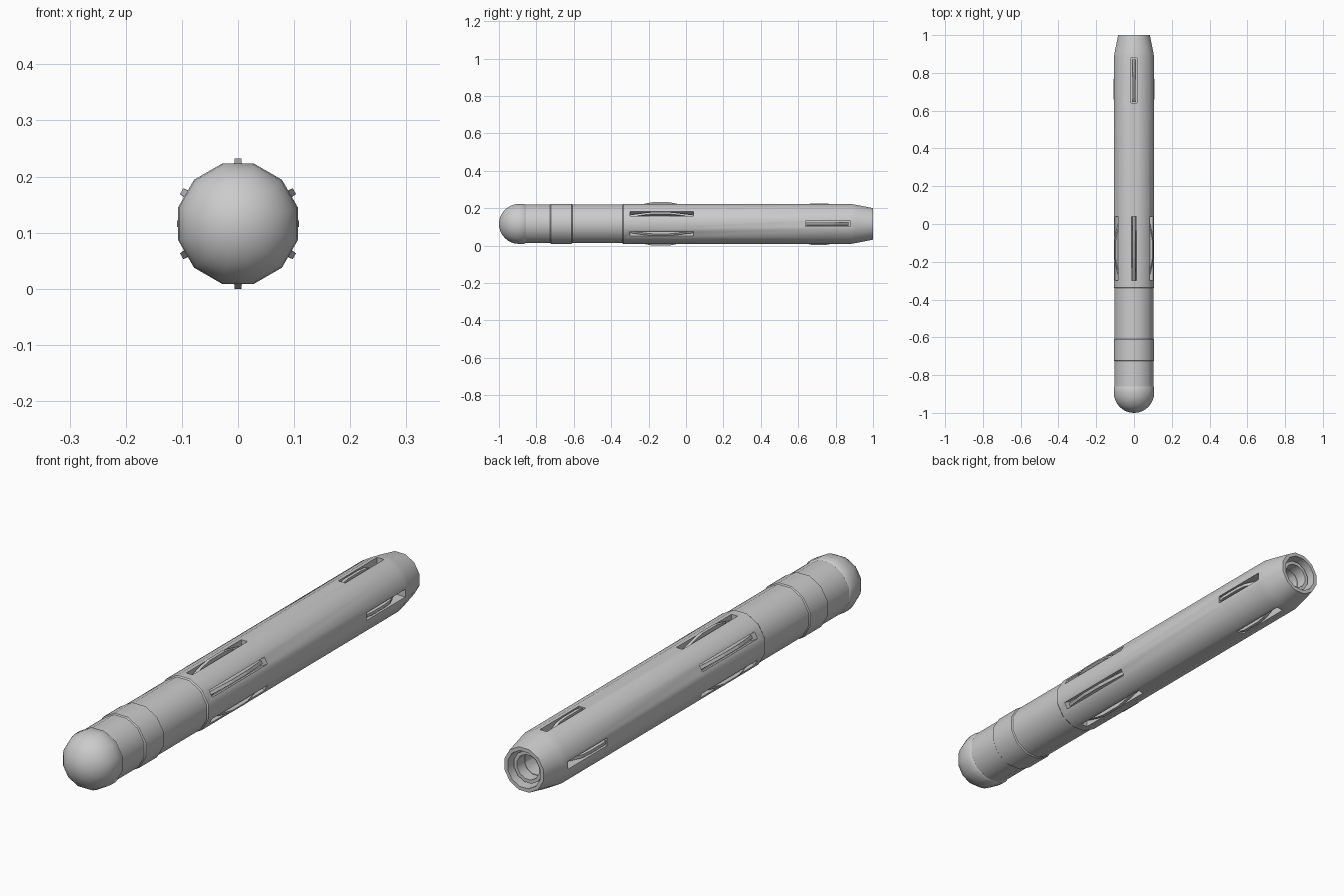
import bpy, bmesh
from math import sin, cos, pi, radians

if "Cube" in bpy.data.objects:
    bpy.data.objects.remove(bpy.data.objects["Cube"])

CZ = 0.116                 # height of the long axis
SIDES = 12
K = 1 / cos(pi / SIDES)    # flat radius -> corner radius


def finish(name, bm, smooth=True):
    bmesh.ops.recalc_face_normals(bm, faces=bm.faces)
    me = bpy.data.meshes.new(name)
    bm.to_mesh(me)
    bm.free()
    ob = bpy.data.objects.new(name, me)
    bpy.context.collection.objects.link(ob)
    if smooth:
        shade(ob)
    return ob


def shade(ob):
    bpy.ops.object.select_all(action='DESELECT')
    ob.select_set(True)
    bpy.context.view_layer.objects.active = ob
    bpy.ops.object.shade_smooth_by_angle(angle=radians(38))


def lathe(name, profile, smooth=True):
    """Closed 12-sided solid from (y, flat radius) points; ends on the axis."""
    bm = bmesh.new()
    rings = []
    for y, r in profile:
        if r == 0:
            rings.append([bm.verts.new((0, y, CZ))] * SIDES)
        else:
            rings.append([bm.verts.new((r * K * cos((i + .5) * 2 * pi / SIDES), y,
                                        CZ + r * K * sin((i + .5) * 2 * pi / SIDES)))
                          for i in range(SIDES)])
    for a, b in zip(rings, rings[1:]):
        for i in range(SIDES):
            j = (i + 1) % SIDES
            bm.faces.new(list(dict.fromkeys((a[i], a[j], b[j], b[i]))))
    return finish(name, bm, smooth)


def radial_plate(bm, outline, angle, base, half_in, half_out):
    """Plate standing radially: outline of (y, r) outer points, closed at r = base."""
    a = radians(angle)

    def pt(t, y, r):
        return bm.verts.new((r * cos(a) - t * sin(a), y, CZ + r * sin(a) + t * cos(a)))
    rows = [(pt(-half_in, y, base), pt(-half_out, y, r),
             pt(half_out, y, r), pt(half_in, y, base)) for y, r in outline]
    for p, q in zip(rows, rows[1:]):
        for i in range(4):
            j = (i + 1) % 4
            bm.faces.new((p[i], p[j], q[j], q[i]))
    bm.faces.new(rows[0])
    bm.faces.new(rows[-1][::-1])


# Rounded nose
nose = [(-0.893 - 0.107 * cos(i * pi / 16), 0.107 * sin(i * pi / 16)) for i in range(9)]
nose[0] = (-1.0, 0)
lathe("nose_cap", nose + [(-0.865, 0.107), (-0.859, 0.103), (-0.859, 0)])

# Front section and its raised band
lathe("front_section", [(-0.87, 0), (-0.87, 0.103), (-0.32, 0.103), (-0.32, 0)])
lathe("front_band", [(-0.726, 0), (-0.726, 0.103), (-0.722, 0.107),
                     (-0.612, 0.107), (-0.608, 0.103), (-0.608, 0)])

# Main tube with tapered tail and open rear
body = lathe("main_body", [(-0.34, 0), (-0.34, 0.103), (-0.335, 0.107), (0.88, 0.107),
                           (0.91, 0.102), (1.0, 0.084), (1.0, 0.070), (0.93, 0.070),
                           (0.93, 0)], False)

# Slots: six mid-body, four at the tail
MID = range(30, 390, 60)
TAIL = range(0, 360, 90)
bm = bmesh.new()
for a in MID:
    radial_plate(bm, [(-0.30, 0.13), (0.04, 0.13)], a, 0.075, 0.0135, 0.0135)
for a in TAIL:
    radial_plate(bm, [(0.64, 0.13), (0.88, 0.13)], a, 0.060, 0.0150, 0.0150)
cutter = finish("slot_cutter", bm, False)
cutter.hide_render = True
# Rear bore
bore = lathe("bore_cutter", [(0.80, 0), (0.80, 0.045), (0.95, 0.045), (0.95, 0)], False)
bore.hide_render = True
for c in (cutter, bore):
    mod = body.modifiers.new("cut", 'BOOLEAN')
    mod.operation = 'DIFFERENCE'
    mod.solver = 'EXACT'
    mod.object = c
    bpy.context.view_layer.objects.active = body
    bpy.ops.object.modifier_apply(modifier=mod.name)
    bpy.data.objects.remove(c)
shade(body)

# Nozzle ring inside the tail
ring = [(0.925, 0.060), (0.975, 0.060), (0.975, 0.047), (0.925, 0.047), (0.925, 0.060)]
lathe("nozzle_ring", ring)

# Bowed blades in the mid slots
for n, a in enumerate(MID):
    bm = bmesh.new()
    radial_plate(bm, [(-0.30, 0.086), (-0.22, 0.108), (-0.18, 0.116), (-0.09, 0.116),
                      (-0.05, 0.108), (0.04, 0.086)], a, 0.072, 0.010, 0.006)
    finish(f"mid_blade_{n + 1}", bm, False)

# Folded tail fins, the lower one slightly proud
for n, a in enumerate(TAIL):
    top = 0.112 if a == 270 else 0.109
    bm = bmesh.new()
    radial_plate(bm, [(0.645, 0.105), (0.67, top), (0.75, top), (0.79, 0.105),
                      (0.87, 0.070)], a, 0.058, 0.008, 0.006)
    finish(f"tail_fin_{n + 1}", bm, False)
